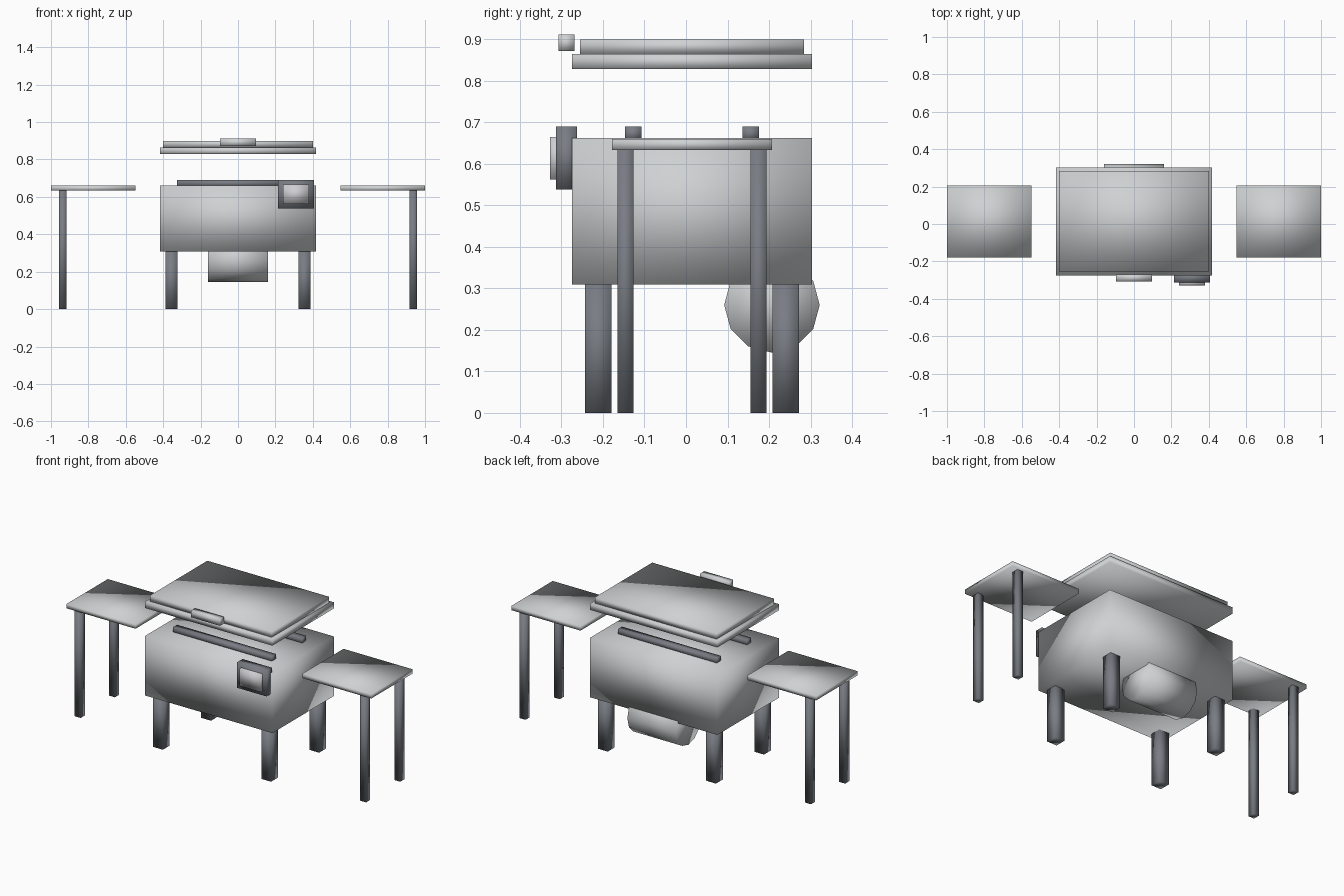
import bpy
import math

if "Cube" in bpy.data.objects:
    bpy.data.objects.remove(bpy.data.objects["Cube"], do_unlink=True)


def make_material(name, rgb):
    mat = bpy.data.materials.new(name)
    mat.use_nodes = True
    colour = (*rgb, 1.0)
    mat.diffuse_color = colour
    mat.node_tree.nodes["Principled BSDF"].inputs["Base Color"].default_value = colour
    return mat


steel = make_material("light steel", (0.62, 0.64, 0.65))
dark = make_material("dark grey", (0.19, 0.205, 0.23))
screen_grey = make_material("screen grey", (0.62, 0.62, 0.65))


def finish(name, mat):
    # Soft shading runs across every edge, boxes included
    obj = bpy.context.object
    obj.name = name
    obj.data.materials.append(mat)
    bpy.ops.object.shade_smooth()
    return obj


def box(name, mat, x, y, z):
    """Box spanning the given (low, high) range on each axis."""
    spans = (x, y, z)
    bpy.ops.mesh.primitive_cube_add(size=1, location=[(a + b) / 2 for a, b in spans])
    bpy.context.object.scale = [b - a for a, b in spans]
    bpy.ops.object.transform_apply(location=False, rotation=False, scale=True)
    return finish(name, mat)


def around(centre, width):
    return (centre - width / 2, centre + width / 2)


# Cooking body and floating stepped lid
box("body", steel, (-0.418, 0.418), (-0.275, 0.303), (0.309, 0.662))
box("lid_rim", steel, (-0.418, 0.418), (-0.275, 0.303), (0.828, 0.865))
box("lid_top", steel, (-0.40, 0.40), (-0.255, 0.284), (0.865, 0.90))
box("lid_handle", steel, (-0.095, 0.095), (-0.307, -0.269), (0.872, 0.911))

# Rails lying on top of the body
for label, y in (("front", -0.127), ("back", 0.156)):
    box(label + "_rail", dark, (-0.325, 0.325), around(y, 0.039), (0.655, 0.69))

# Control panel on the front
box("control_housing", dark, (0.214, 0.406), (-0.313, -0.263), (0.538, 0.69))
box("control_screen", screen_grey, (0.241, 0.379), (-0.328, -0.30), (0.562, 0.665))

# Burner drum under the rear of the body
bpy.ops.mesh.primitive_cylinder_add(vertices=12, radius=0.115, depth=0.32,
                                    location=(0, 0.207, 0.26),
                                    rotation=(0, math.pi / 2, 0))
bpy.ops.object.transform_apply(location=False, rotation=True, scale=False)
finish("burner_drum", steel)

# Legs and side tables on both sides
for side, s in (("left", 1), ("right", -1)):
    for label, y in (("front", -0.211), ("back", 0.240)):
        box(f"{side}_{label}_leg", dark, around(s * 0.355, 0.064),
            around(y, 0.064), (0, 0.312))
    box(side + "_table_top", steel, around(s * 0.774, 0.452),
        (-0.178, 0.207), (0.633, 0.66))
    for label, y in (("front", -0.146), ("back", 0.175)):
        box(f"{side}_table_{label}_leg", dark, around(s * 0.937, 0.039),
            around(y, 0.039), (0, 0.636))
